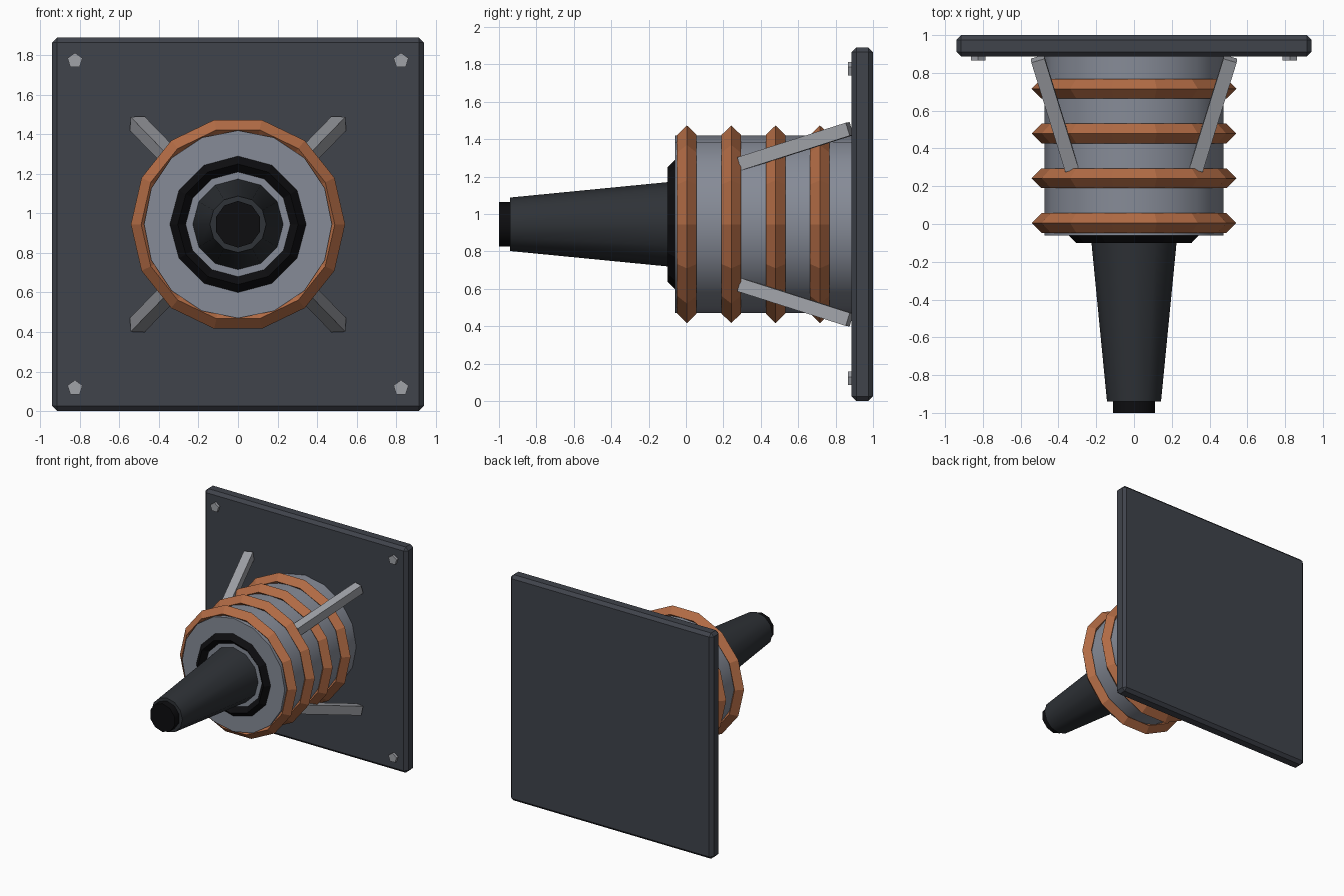
import bpy
from math import pi, radians
from mathutils import Vector

if "Cube" in bpy.data.objects:
    bpy.data.objects.remove(bpy.data.objects["Cube"])

CZ = 0.945  # height of the central axis


def mat(name, rgb):
    m = bpy.data.materials.new(name)
    m.diffuse_color = (*rgb, 1)
    m.use_nodes = True
    m.node_tree.nodes["Principled BSDF"].inputs["Base Color"].default_value = m.diffuse_color
    return m


DARK = mat("dark_slate", (0.05, 0.056, 0.07))
STEEL = mat("steel", (0.24, 0.26, 0.31))
LIGHT = mat("light_steel", (0.35, 0.36, 0.39))
COPPER = mat("copper", (0.45, 0.15, 0.06))
GUNMETAL = mat("gunmetal", (0.028, 0.032, 0.038))
BLACK = mat("black", (0.004, 0.004, 0.005))


def finish(name, m, smooth=False):
    o = bpy.context.object
    o.name = name
    o.data.materials.append(m)
    if smooth:
        bpy.ops.object.shade_smooth_by_angle(angle=radians(40))
    return o


def tube(name, m, sides, r_front, r_back, y0, y1, x=0, z=CZ, smooth=False):
    """Cylinder or cone along y, from y0 (front) to y1 (back)."""
    bpy.ops.mesh.primitive_cone_add(vertices=sides, radius1=r_back, radius2=r_front,
                                    depth=y1 - y0, location=(x, (y0 + y1) / 2, z),
                                    rotation=(pi / 2, 0, 0))
    return finish(name, m, smooth)


def ring(name, m, sides, major, minor, y):
    """Diamond-section ring around the axis."""
    bpy.ops.mesh.primitive_torus_add(major_segments=sides, minor_segments=4,
                                     major_radius=major, minor_radius=minor,
                                     location=(0, y, CZ), rotation=(pi / 2, 0, 0))
    for p in bpy.context.object.data.polygons:
        p.use_smooth = False
    return finish(name, m)


def box(name, m, loc, size):
    bpy.ops.mesh.primitive_cube_add(size=1, location=loc)
    bpy.context.object.scale = size
    bpy.ops.object.transform_apply(location=False, rotation=False, scale=True)
    return finish(name, m)


# Square wall plate with chamfered edges
plate = box("wall_plate", DARK, (0, 0.943, CZ), (1.88, 0.114, 1.89))
bev = plate.modifiers.new("chamfer", 'BEVEL')
bev.width = 0.025
bev.segments = 1

# Drum and its copper coils
tube("drum", STEEL, 16, 0.475, 0.475, -0.06, 0.9, smooth=True)
for i in range(4):
    ring(f"coil_{i + 1}", COPPER, 14, 0.49, 0.052, 0.005 + 0.237 * i)

# Collar, tapered barrel and muzzle
ring("collar", BLACK, 12, 0.305, 0.04, -0.06)
tube("barrel", GUNMETAL, 12, 0.143, 0.231, -0.94, -0.04, smooth=True)
tube("muzzle", BLACK, 10, 0.118, 0.118, -1.0, -0.9, smooth=True)

# Four diagonal struts and four corner bolts
for sx in (-1, 1):
    for sz in (-1, 1):
        tag = ("left" if sx < 0 else "right") + ("_lower" if sz < 0 else "_upper")
        a = Vector((sx * 0.33, 0.295, CZ + sz * 0.325))
        b = Vector((sx * 0.51, 0.875, CZ + sz * 0.51))
        strut = box("strut_" + tag, LIGHT, (a + b) / 2, (0.073, (b - a).length, 0.073))
        strut.rotation_mode = 'QUATERNION'
        strut.rotation_quaternion = Vector((0, 1, 0)).rotation_difference(b - a)
        tube("bolt_" + tag, LIGHT, 5, 0.04, 0.04, 0.865, 0.9,
             x=sx * 0.825, z=CZ + sz * 0.828)
